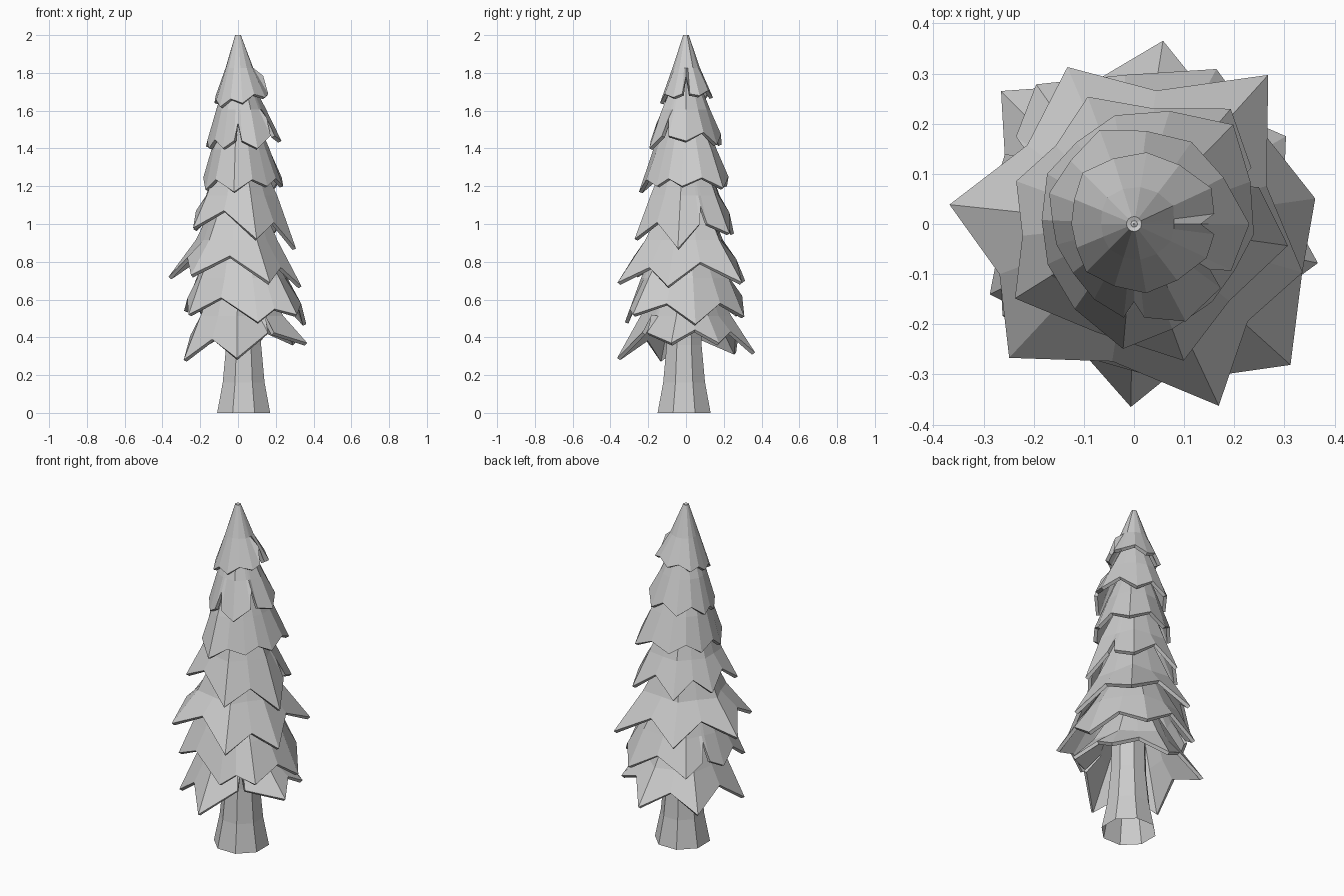
import bpy
from math import radians, cos, sin

if "Cube" in bpy.data.objects:
    bpy.data.objects.remove(bpy.data.objects["Cube"])


def make_mesh(name, rings, thickness=0.0):
    """Flat-faced loft through closed rings listed from bottom to top."""
    n = len(rings[0])
    verts = [p for ring in rings for p in ring]
    faces = []
    for k in range(len(rings) - 1):
        for i in range(n):
            j = (i + 1) % n
            faces.append((k * n + i, k * n + j, (k + 1) * n + j, (k + 1) * n + i))
    mesh = bpy.data.meshes.new(name)
    mesh.from_pydata(verts, [], faces)
    obj = bpy.data.objects.new(name, mesh)
    bpy.context.collection.objects.link(obj)
    if thickness:
        mod = obj.modifiers.new("thickness", 'SOLIDIFY')
        mod.thickness = thickness
        mod.offset = -1
    return obj


def polar(a, r, z, cx=0.0, cy=0.0):
    return (cx + r * cos(radians(a)), cy + r * sin(radians(a)), z)


def skirt(name, top_r, top_z, depth, pinch, tips, slits=(), flare=0.4):
    """Ragged branch tier: tips are (angle, radius, z); notches fall between."""
    cols = []                         # angle, radius, z, radius guiding the middle ring
    for i, (a, r, z) in enumerate(tips):
        b, r2, z2 = tips[(i + 1) % len(tips)]
        gap = (b - a) % 360
        k = min(gap / 60, 1.1)
        mid = a + gap / 2
        nr, nz = (r + r2) / 2 * (1 - pinch * k), (z + z2) / 2 + depth * k
        cols.append((a, r, z, r))
        if i in slits:
            w = 0.02 / nr * 57
            cols += [(mid - w, nr * 1.03, nz - 0.015, nr),
                     (mid, nr * 0.85, nz + 0.08, nr),
                     (mid + w, nr * 1.03, nz - 0.015, nr)]
        else:
            cols.append((mid, nr, nz, nr * 1.03))
    zm = top_z + (sum(t[2] for t in tips) / len(tips) - top_z) * 0.5
    bottom = [polar(a, r, z) for a, r, z, g in cols]
    middle = [polar(a, top_r + (g - top_r) * flare, zm) for a, r, z, g in cols]
    top = [polar(a, top_r, top_z) for a, r, z, g in cols]
    return make_mesh(name, [bottom, middle, top], 0.02)


# Trunk: hollow eight-sided tube, flared at the foot
make_mesh("trunk", [[polar(22.5 + 45 * i, r, z, 0.03, -0.01) for i in range(8)]
                    for r, z in ((0.152, 0), (0.12, 0.16), (0.1, 0.36), (0.09, 0.75))])

# Branch tiers, from the lowest up
skirt("branch_tier_1", 0.14, 0.70, 0.10, 0.24,
      [(-91, .365, .29), (-12, .375, .37), (30, .35, .37),
       (81, .37, .32), (135, .375, .32), (206, .32, .28)], slits=(0,), flare=0.45)
skirt("branch_tier_2", 0.14, 0.92, 0.10, 0.13,
      [(-72, .34, .48), (-42, .42, .52), (8, .365, .47), (62, .35, .51),
       (125, .34, .52), (170, .29, .54), (215, .32, .52)], slits=(4,), flare=0.55)
skirt("branch_tier_3", 0.12, 1.13, 0.11, 0.25,
      [(-65, .40, .69), (-16, .35, .67), (48, .40, .69),
       (113, .34, .70), (174, .37, .72), (227, .365, .73)], flare=0.42)
skirt("branch_tier_4", 0.11, 1.36, 0.11, 0.18,
      [(-70, .29, .92), (-8, .31, .87), (50, .30, .95),
       (110, .27, .95), (160, .25, .97), (212, .28, .98)], slits=(1,), flare=0.5)
skirt("branch_tier_5", 0.08, 1.60, 0.06, 0.06,
      [(-95, .25, 1.17), (-45, .22, 1.20), (-5, .24, 1.20), (45, .28, 1.19),
       (100, .22, 1.20), (150, .20, 1.20), (205, .19, 1.18)], flare=0.55)
skirt("branch_tier_6", 0.05, 1.80, 0.06, 0.07,
      [(-62, .22, 1.40), (0, .23, 1.44), (55, .20, 1.42), (110, .20, 1.42),
       (160, .18, 1.41), (195, .16, 1.40), (242, .17, 1.40)], slits=(0, 6), flare=0.55)
skirt("branch_tier_7_tip", 0.015, 2.0, 0.035, 0.06,
      [(-80, .14, 1.64), (-25, .16, 1.67), (25, .17, 1.68), (80, .145, 1.67),
       (135, .145, 1.66), (180, .125, 1.64), (225, .135, 1.62)], slits=(1,), flare=0.46)

# Small cap closing the tip
make_mesh("tip_cap", [[polar(45 * i, r, z) for i in range(8)]
                      for r, z in ((0.015, 1.993), (0.001, 2.0))])
